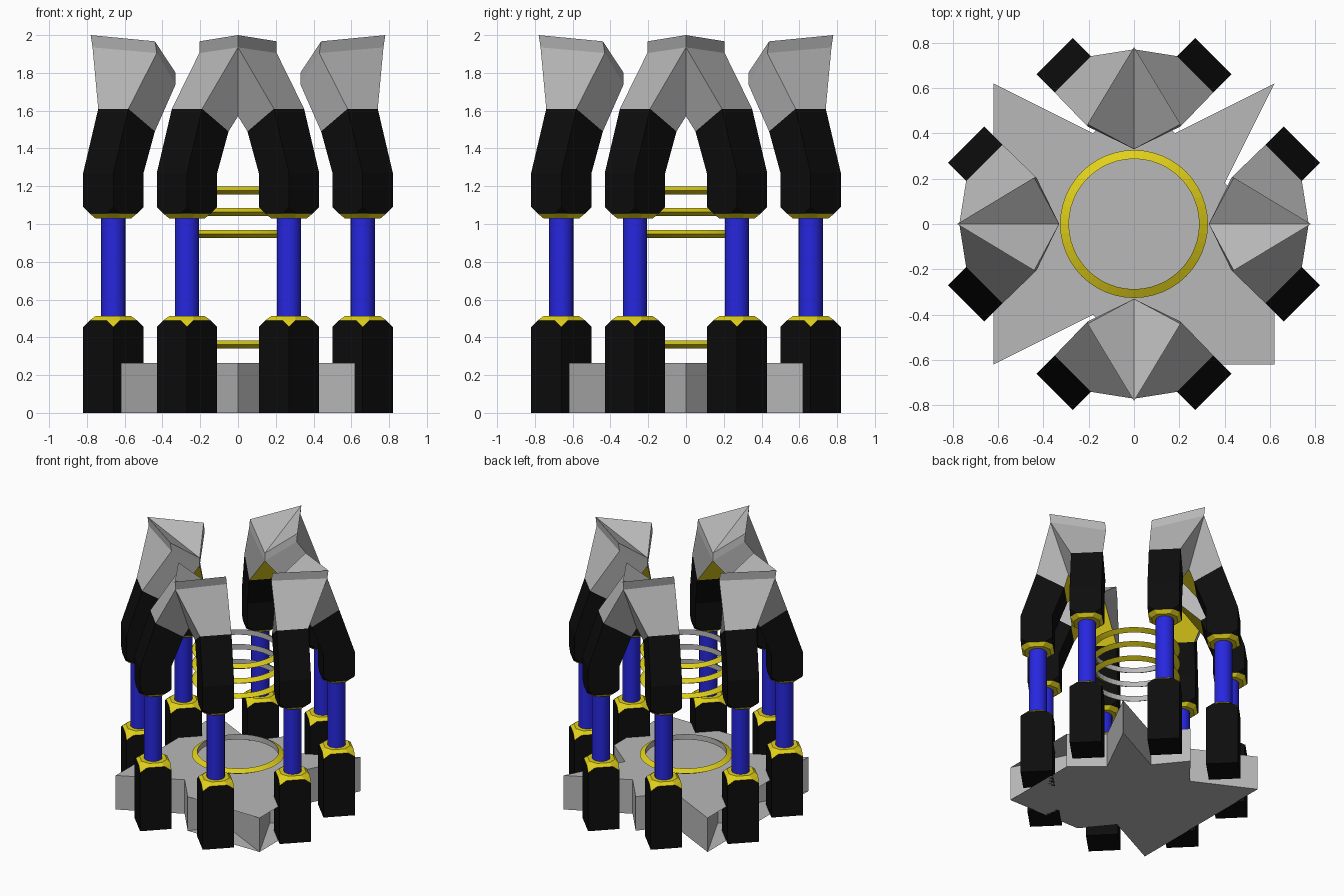
import bpy, bmesh, math
from mathutils import Vector, Matrix

if "Cube" in bpy.data.objects:
    bpy.data.objects.remove(bpy.data.objects["Cube"])


def material(name, rgb):
    m = bpy.data.materials.new(name)
    m.diffuse_color = (*rgb, 1)
    m.use_nodes = True
    m.node_tree.nodes["Principled BSDF"].inputs["Base Color"].default_value = m.diffuse_color
    return m


GREY = material("stone grey", (0.48, 0.48, 0.48))
BLACK = material("soft black", (0.004, 0.004, 0.004))
YELLOW = material("yellow", (0.75, 0.63, 0.01))
BLUE = material("blue", (0.02, 0.02, 0.74))


def finish(bm, name, mats, rule=None):
    bmesh.ops.remove_doubles(bm, verts=bm.verts, dist=1e-4)
    bmesh.ops.recalc_face_normals(bm, faces=bm.faces)
    if rule:
        for f in bm.faces:
            f.material_index = rule(f)
    me = bpy.data.meshes.new(name)
    bm.to_mesh(me)
    bm.free()
    for m in mats:
        me.materials.append(m)
    ob = bpy.data.objects.new(name, me)
    bpy.context.collection.objects.link(ob)
    return ob


def loft(bm, rings, capped=True, closed=False):
    loops = [[bm.verts.new(p) for p in r] for r in rings]
    pairs = list(zip(loops, loops[1:])) + ([(loops[-1], loops[0])] if closed else [])
    n = len(loops[0])
    for a, b in pairs:
        for i in range(n):
            j = (i + 1) % n
            bm.faces.new((a[i], a[j], b[j], b[i]))
    if capped:
        bm.faces.new(loops[0])
        bm.faces.new(loops[-1])


H = 0.113                       # half side of a square pillar
R2 = math.sqrt(0.5)


def octagon(z, h=H, c=0.0):
    """Square of half side h with corners cut by c, in pillar space."""
    k = h - c
    return [Vector((u, v, z)) for u, v in
            ((h, -k), (h, k), (k, h), (-k, h), (-h, k), (-h, -k), (-k, -h), (k, -h))]


def pillar_space(p):
    """Front left pillar: local +u leans toward the middle of the pair and inward."""
    return Vector((-0.27 + (p.x + p.y) * R2, -0.66 + (p.x - p.y) * R2, p.z))


def place(bm, quarter, mirror):
    if mirror:
        bmesh.ops.scale(bm, verts=bm.verts, vec=(-1, 1, 1))
    bmesh.ops.rotate(bm, verts=bm.verts, matrix=Matrix.Rotation(quarter * math.pi / 2, 3, 'Z'))


# base: eight-pointed star slab
outline = []
for q in range(4):
    rot = Matrix.Rotation(q * math.pi / 2, 3, 'Z')
    for x, y in ((0.62, 0), (0.40, 0.18), (0.62, 0.62), (0.18, 0.40)):
        outline.append(rot @ Vector((x, y, 0)))
bm = bmesh.new()
loft(bm, [outline, [p + Vector((0, 0, 0.265)) for p in outline]])
bmesh.ops.triangulate(bm, faces=[f for f in bm.faces if len(f.verts) > 4])
finish(bm, "star_base", [GREY])

# floating rings: yellow outside, grey inner wall
for n, z in enumerate((0.361, 0.947, 1.064, 1.178)):
    bm = bmesh.new()
    rings = []
    for r, dz in ((0.287, -0.021), (0.326, 0), (0.287, 0.021)):
        rings.append([(r * math.cos(i * math.tau / 48), r * math.sin(i * math.tau / 48), z + dz)
                      for i in range(48)])
    loft(bm, rings, capped=False, closed=True)
    finish(bm, f"ring_{n + 1}", [YELLOW, GREY], lambda f: int(abs(f.normal.z) < 0.1))

for q in range(4):
    for mirror in (False, True):
        tag = f"{q + 1}_{'right' if mirror else 'left'}"

        # lower block with yellow collar and corner chamfers
        bm = bmesh.new()
        rings = [octagon(0), octagon(0.455), octagon(0.49, H, 0.049), octagon(0.512, 0.09, 0.046)]
        loft(bm, [[pillar_space(p) for p in r] for r in rings])
        place(bm, q, mirror)
        finish(bm, f"lower_block_{tag}", [BLACK, YELLOW],
               lambda f: int(len(f.verts) == 3 or f.calc_center_median().z > 0.489))

        # blue rod
        bm = bmesh.new()
        loft(bm, [[(-0.27 + 0.064 * math.cos(i * math.tau / 20),
                    -0.66 + 0.064 * math.sin(i * math.tau / 20), z) for i in range(20)]
                  for z in (0.50, 1.04)])
        place(bm, q, mirror)
        rod = finish(bm, f"rod_{tag}", [BLUE])
        for f in rod.data.polygons:
            f.use_smooth = len(f.vertices) == 4

        # upper arm, leaning inward at the top
        top = octagon(1.61)
        for p in top:
            inner = p.x > 0
            p.z = 1.49 if inner else 1.61
            p.x += 0.085 if inner else 0.113
        bm = bmesh.new()
        rings = [octagon(1.03, 0.09, 0.046), octagon(1.055, H, 0.049), octagon(1.09),
                 octagon(1.27), top]
        loft(bm, [[pillar_space(p) for p in r] for r in rings])
        place(bm, q, mirror)
        finish(bm, f"upper_arm_{tag}", [BLACK, YELLOW],
               lambda f: int(f.calc_center_median().z < 1.05))

    # claw head bridging the pair, yellow on its inner underside
    bm = bmesh.new()
    rot = Matrix.Rotation(q * math.pi / 2, 3, 'Z')
    for s in (1, -1):
        pts = dict(
            L=(-0.35, -0.58, 1.61), B=(-0.19, -0.74, 1.61), R=(-0.05, -0.60, 1.49),
            T=(-0.21, -0.44, 1.49), Q=(-0.205, -0.43, 1.905), P=(-0.205, -0.44, 1.967),
            C=(0, -0.77, 1.935), A=(0, -0.78, 2.0), D=(0, -0.605, 1.57),
            E=(0, -0.33, 1.74), F=(0, -0.33, 1.80))
        v = {k: bm.verts.new(rot @ Vector((s * x, y, z))) for k, (x, y, z) in pts.items()}
        for face in ("LBCQ", "BRDC", "QCAP", "LQET", "QPFE", "PAF", "LTRB", "RTED"):
            f = bm.faces.new([v[k] for k in face])
            f.material_index = int(face == "RTED")
    finish(bm, f"claw_head_{q + 1}", [GREY, YELLOW])
